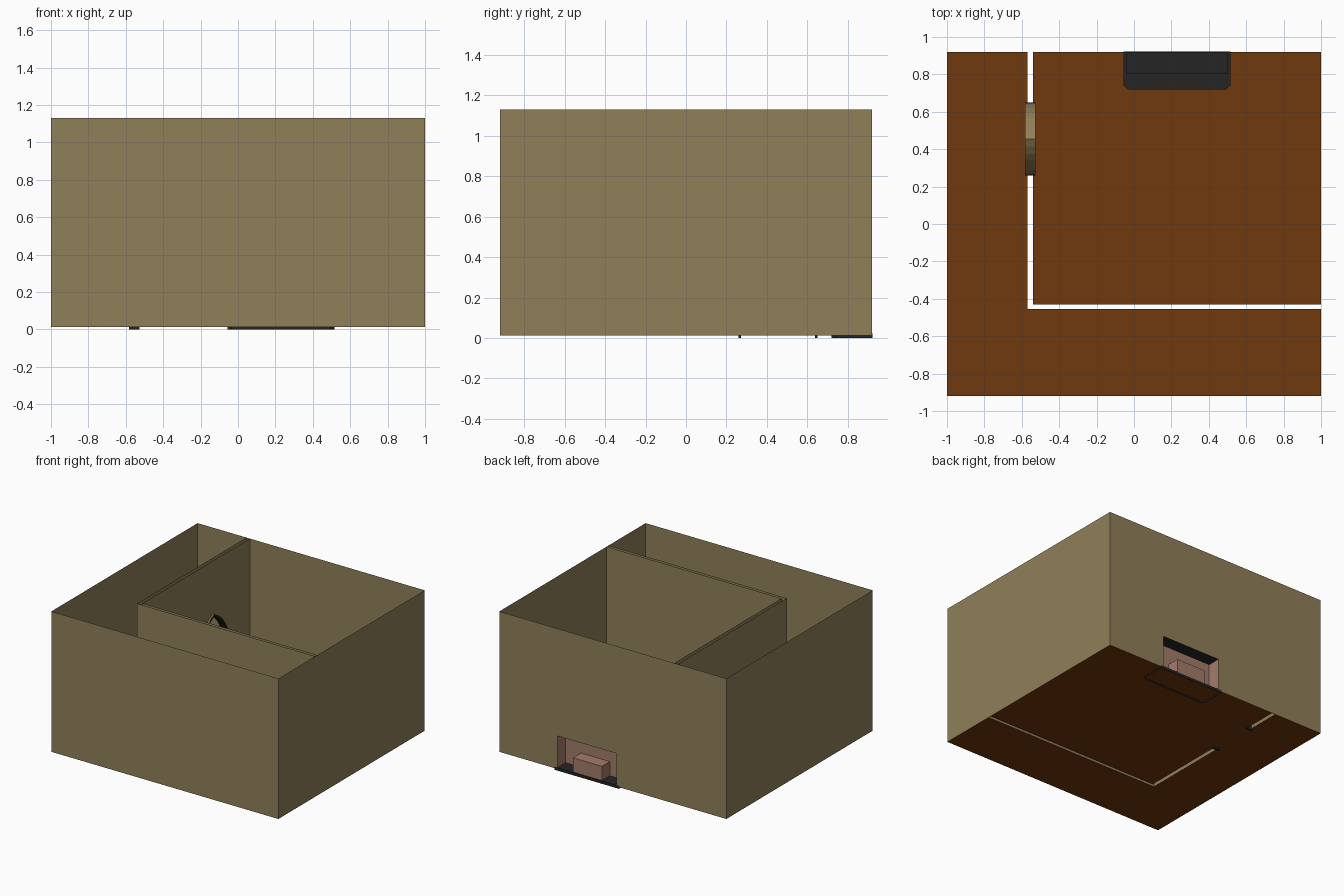
import bpy, math

if "Cube" in bpy.data.objects:
    bpy.data.objects.remove(bpy.data.objects["Cube"])

def material(name, rgb):
    m = bpy.data.materials.new(name)
    m.diffuse_color = (*rgb, 1)
    m.use_nodes = True
    m.node_tree.nodes["Principled BSDF"].inputs["Base Color"].default_value = m.diffuse_color
    return m

WALL = material("olive_plaster", (0.28, 0.215, 0.10))
FLOOR = material("brown_wood", (0.16, 0.040, 0.0045))
STONE = material("pink_stone", (0.37, 0.20, 0.145))
BLACK = material("black_stone", (0.018, 0.018, 0.018))

Z0, Z1 = 0.012, 1.13          # floor and wall top
X, Y = 1.0, 0.92              # room half sizes

def build(name, verts, faces, *mats):
    me = bpy.data.meshes.new(name)
    me.from_pydata(verts, [], faces)
    me.update()
    ob = bpy.data.objects.new(name, me)
    bpy.context.collection.objects.link(ob)
    for m in mats:
        me.materials.append(m)
    return ob

def polygon(name, pts, mat):
    return build(name, pts, [list(range(len(pts)))], mat)

def sheet(name, path, z0, z1, mat):
    """Thin wall standing along an x,y path."""
    n = len(path)
    verts = [(x, y, z0) for x, y in path] + [(x, y, z1) for x, y in path]
    return build(name, verts, [(i, i + 1, n + i + 1, n + i) for i in range(n - 1)], mat)

def slab(name, outline, z0, z1, mat, bottom=True):
    """Extruded outline, optionally open underneath."""
    n = len(outline)
    verts = [(x, y, z0) for x, y in outline] + [(x, y, z1) for x, y in outline]
    faces = [(i, (i + 1) % n, n + (i + 1) % n, n + i) for i in range(n)]
    faces.append(list(range(n, 2 * n)))
    if bottom:
        faces.append(list(range(n))[::-1])
    return build(name, verts, faces, mat)

# --- floors: passage, inner room and doorway threshold
XO, XI, YO, YI = -0.57, -0.54, -0.455, -0.43
polygon("passage_floor", [(-X, -Y, Z0), (X, -Y, Z0), (X, YO, Z0), (XO, YO, Z0), (XO, Y, Z0), (-X, Y, Z0)], FLOOR)
polygon("room_floor", [(XI, YI, Z0), (X, YI, Z0), (X, Y, Z0), (XI, Y, Z0)], FLOOR)
polygon("threshold", [(XO, 0.27, Z0), (XI, 0.27, Z0), (XI, 0.64, Z0), (XO, 0.64, Z0)], FLOOR)

# --- outer walls, with a notch behind the fireplace
sheet("outer_walls", [(-X, Y), (-X, -Y), (X, -Y), (X, Y)], Z0, Z1, WALL)
FX0, FX1, FZ = -0.03, 0.49, 0.275
polygon("back_wall", [(X, Y, Z0), (X, Y, Z1), (-X, Y, Z1), (-X, Y, Z0),
                      (FX0, Y, Z0), (FX0, Y, FZ), (FX1, Y, FZ), (FX1, Y, Z0)], WALL)

# --- pointed arch profile (y, z)
def arch(half, peak, base, spring=0.40, centre=0.455, steps=8):
    rise = peak - spring
    d = (rise * rise - half * half) / (2 * half)
    r = half + d
    top = math.acos(d / r)
    right = [(centre - d + r * math.cos(top * i / steps), spring + r * math.sin(top * i / steps))
             for i in range(steps + 1)]
    left = [(2 * centre - y, z) for y, z in right[-2::-1]]
    return [(centre + half, base)] + right + left + [(centre - half, base)]

# --- inner walls with the arched doorway
door = arch(0.185, 0.69, Z0)
for name, x, y in (("passage_side", XO, YO), ("room_side", XI, YI)):
    pts = [(x, y, Z0), (x, y, Z1), (x, Y, Z1), (x, Y, Z0)] + [(x, a, b) for a, b in door]
    polygon(name + "_door_wall", pts, WALL)
    sheet(name + "_front_wall", [(x, y), (X, y)], Z0, Z1, WALL)

# --- arched door frame, running through the wall
inner, outer = arch(0.182, 0.69, 0), arch(0.195, 0.71, 0)
n = len(inner)
verts = [(x, a, b) for prof in (inner, outer) for x in (-0.583, -0.527) for a, b in prof]
faces = []
for i in range(n - 1):
    for a, b in ((0, n), (n, 3 * n), (3 * n, 2 * n), (2 * n, 0)):
        faces.append((a + i, a + i + 1, b + i + 1, b + i))
faces += [(0, n, 3 * n, 2 * n), (n - 1, 3 * n - 1, 4 * n - 1, 2 * n - 1)]
frame = build("door_frame", verts, faces, BLACK, WALL)
for p in frame.data.polygons:      # upper outside of the arch is plaster coloured
    if min(p.vertices) >= 2 * n and p.center.z > 0.45:
        p.material_index = 1

# --- fireplace: hearth, surround, firebox and mantel
FY = 0.815
slab("hearth", [(-0.055, Y + 0.002), (-0.055, 0.74), (-0.035, 0.72), (0.495, 0.72), (0.515, 0.74), (0.515, Y + 0.002)],
     0.0, 0.022, BLACK, bottom=False)
BX0, BX1, BZ, BY = 0.10, 0.355, 0.135, 0.915
polygon("surround_front", [(FX0, FY, Z0), (FX0, FY, FZ), (FX1, FY, FZ), (FX1, FY, Z0),
                           (BX1, FY, Z0), (BX1, FY, BZ), (BX0, FY, BZ), (BX0, FY, Z0)], STONE)
for name, x in (("surround_left", FX0), ("surround_right", FX1)):
    sheet(name, [(x, FY), (x, Y)], Z0, FZ, STONE)
sheet("firebox_sides", [(BX0, FY), (BX0, BY), (BX1, BY), (BX1, FY)], Z0, BZ, STONE)
polygon("firebox_top", [(BX0, FY, BZ), (BX1, FY, BZ), (BX1, BY, BZ), (BX0, BY, BZ)], STONE)
slab("mantel", [(-0.042, 0.805), (0.502, 0.805), (0.502, Y + 0.002), (-0.042, Y + 0.002)], FZ, FZ + 0.018, BLACK)
# keep the mantel's back edge behind the plaster
for v in bpy.data.objects["mantel"].data.vertices:
    v.co.y = min(v.co.y, Y - 0.002)
